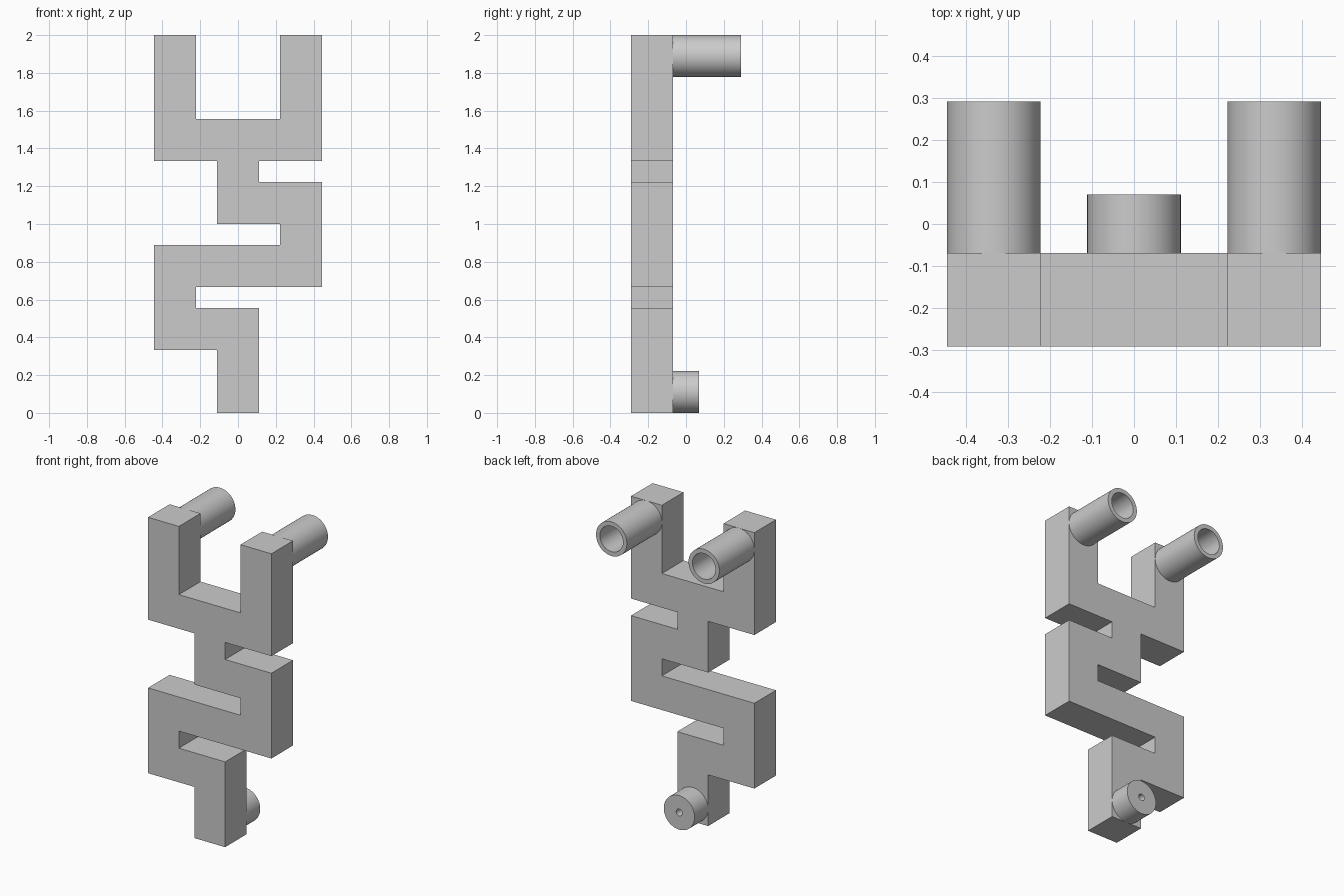
import bpy, bmesh, math
from mathutils import Vector, Matrix

cube = bpy.data.objects.get("Cube")
if cube:
    bpy.data.objects.remove(cube, do_unlink=True)

U = 1 / 9                      # design module: every bar is two modules wide
FRONT, BACK = -0.291, -0.069   # front and back of the flat bar

grey = bpy.data.materials.new("plain grey")
grey.use_nodes = True
colour = (0.6, 0.6, 0.6, 1)
grey.diffuse_color = colour
grey.node_tree.nodes["Principled BSDF"].inputs["Base Color"].default_value = colour


def finish(name, bm):
    bmesh.ops.recalc_face_normals(bm, faces=bm.faces)
    mesh = bpy.data.meshes.new(name)
    bm.to_mesh(mesh)
    bm.free()
    mesh.materials.append(grey)
    obj = bpy.data.objects.new(name, mesh)
    bpy.context.collection.objects.link(obj)
    return obj


def tube(name, x, z, bore, end, steps=64):
    """Hollow round post, its wall section spun about the y direction."""
    bm = bmesh.new()
    start = BACK - 0.01
    section = [(U, start), (U, end), (bore, end), (bore, start)]
    verts = [bm.verts.new((x + r, y, z)) for r, y in section]
    edges = [bm.edges.new((verts[i], verts[(i + 1) % 4])) for i in range(4)]
    bmesh.ops.spin(bm, geom=verts + edges, cent=(x, 0, z), axis=(0, 1, 0),
                   angle=2 * math.pi, steps=steps)
    bmesh.ops.remove_doubles(bm, verts=bm.verts, dist=0.0001)
    obj = finish(name, bm)
    bpy.ops.object.select_all(action="DESELECT")
    obj.select_set(True)
    bpy.context.view_layer.objects.active = obj
    bpy.ops.object.shade_smooth_by_angle(angle=math.radians(30))


# Winding flat bar with a fork on top, outlined in modules (x, z)
outline = [(-1, 0), (1, 0), (1, 5), (-2, 5), (-2, 6), (4, 6), (4, 11), (1, 11),
           (1, 12), (4, 12), (4, 18), (2, 18), (2, 14), (-2, 14), (-2, 18),
           (-4, 18), (-4, 12), (-1, 12), (-1, 9), (2, 9), (2, 8), (-4, 8),
           (-4, 3), (-1, 3)]
bm = bmesh.new()
face = bm.faces.new([bm.verts.new((x * U, FRONT, z * U)) for x, z in outline])
extruded = bmesh.ops.extrude_face_region(bm, geom=[face], use_keep_orig=True)
bmesh.ops.translate(bm, vec=(0, BACK - FRONT, 0),
                    verts=[v for v in extruded["geom"] if isinstance(v, bmesh.types.BMVert)])
finish("winding_bar", bm)

# Open tubes behind the fork tips, and the short pierced peg at the foot
for side, sign in (("left", 1), ("right", -1)):
    tube(side + "_upper_tube", sign * 3 * U, 17 * U, 0.083, 0.291)
tube("lower_peg", 0, U, 0.022, 0.07)
